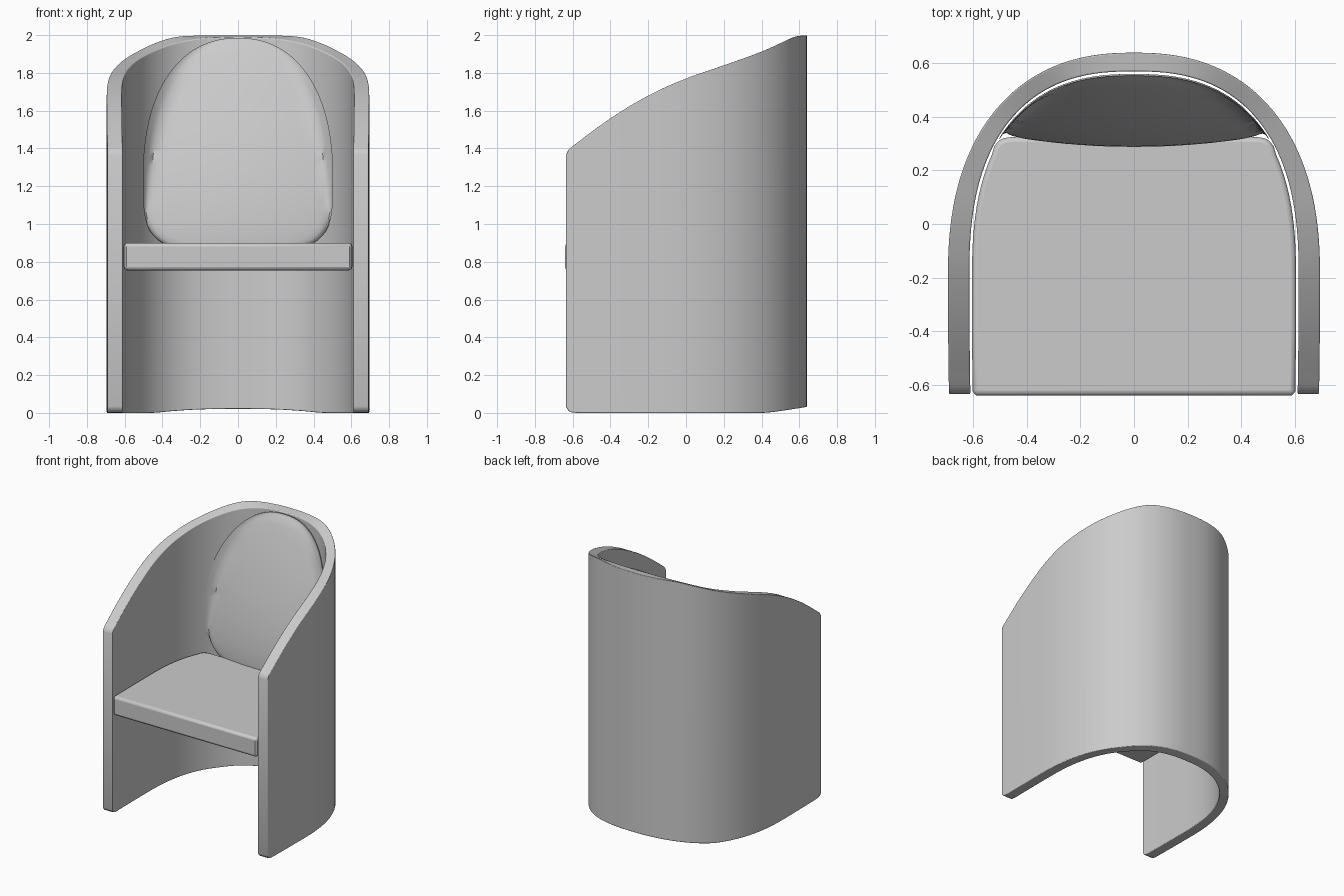
import bpy, bmesh, math

if "Cube" in bpy.data.objects:
    bpy.data.objects.remove(bpy.data.objects["Cube"])


def interp(pts, x):
    # smooth (Hermite) curve through sorted points
    if x <= pts[0][0]:
        return pts[0][1]
    if x >= pts[-1][0]:
        return pts[-1][1]

    def slope(i):
        a, b = pts[max(i - 1, 0)], pts[min(i + 1, len(pts) - 1)]
        return (b[1] - a[1]) / (b[0] - a[0])
    i = max(k for k in range(len(pts) - 1) if pts[k][0] <= x)
    (x0, y0), (x1, y1) = pts[i], pts[i + 1]
    h = x1 - x0
    t = (x - x0) / h
    return (y0 * (2*t**3 - 3*t*t + 1) + slope(i) * h * (t**3 - 2*t*t + t)
            + y1 * (3*t*t - 2*t**3) + slope(i + 1) * h * (t**3 - t*t))


def spow(v, e):
    return math.copysign(abs(v) ** e, v)


def finish(bm, name, bevel=0, angle=40):
    bmesh.ops.recalc_face_normals(bm, faces=bm.faces)
    me = bpy.data.meshes.new(name)
    bm.to_mesh(me)
    bm.free()
    ob = bpy.data.objects.new(name, me)
    bpy.context.collection.objects.link(ob)
    if bevel:
        m = ob.modifiers.new("bevel", 'BEVEL')
        m.width, m.segments = bevel, 3
        m.limit_method, m.angle_limit = 'ANGLE', math.radians(50)
    bpy.ops.object.select_all(action='DESELECT')
    ob.select_set(True)
    bpy.context.view_layer.objects.active = ob
    bpy.ops.object.shade_smooth_by_angle(angle=math.radians(angle))
    return ob


# plan curves of the wrap-around shell: straight sides, superelliptic back
Y0 = -0.2
OUT = (0.695, 0.84, 2.35)
INN = (0.615, 0.77, 2.5)
FRONT = [-0.635, -0.63, -0.62, -0.605, -0.58, -0.54, -0.48, -0.4, -0.3]


def plan(curve):
    a, b, n = curve
    right = [(a - 0.004 * ((-y - 0.2) / 0.435) ** 2, y) for y in FRONT]
    arc = [(a * spow(math.cos(t), 2 / n), Y0 + b * spow(math.sin(t), 2 / n))
           for t in [math.pi * k / 72 for k in range(73)]]
    return right + arc + [(-x, y) for x, y in reversed(right)]


def wall_y(x):
    a, b, n = INN
    return Y0 + b * max(0, 1 - abs(x / a) ** n) ** (1 / n)


TOP = [(-0.635, 1.365), (-0.625, 1.39), (-0.6, 1.412), (-0.4, 1.56), (-0.2, 1.68),
       (0, 1.77), (0.2, 1.84), (0.4, 1.912), (0.5, 1.957), (0.58, 1.993), (0.64, 2.0)]
BOTTOM = [(-0.635, 0.035), (-0.625, 0.013), (-0.6, 0.002), (-0.56, 0), (0.4, 0),
          (0.5, 0.01), (0.64, 0.032)]

# shell
bm = bmesh.new()
rings = []
for (ox, oy), (ix, iy) in zip(plan(OUT), plan(INN)):
    rings.append([bm.verts.new(p) for p in (
        (ox, oy, interp(BOTTOM, oy)), (ox, oy, interp(TOP, oy)),
        (ix, iy, interp(TOP, iy)), (ix, iy, interp(BOTTOM, iy)))])
for r, s in zip(rings, rings[1:]):
    for k in range(4):
        bm.faces.new((r[k], r[(k + 1) % 4], s[(k + 1) % 4], s[k]))
bm.faces.new(rings[0])
bm.faces.new(rings[-1])
finish(bm, "shell", 0.014)

# seat: slab that follows the inside of the shell
a, b, n = INN
half = [(0.59, -0.64), (0.603, -0.625), (0.605, -0.4)]
for k in range(13):
    y = Y0 + 0.46 * k / 12
    half.append((a * (1 - ((y - Y0) / b) ** n) ** (1 / n) - 0.01, y))
half += [(0.522, 0.29), (0.505, 0.311), (0.485, 0.321), (0.455, 0.325)]
bm = bmesh.new()
face = bm.faces.new([bm.verts.new((x, y, 0.755)) for x, y in
                     half + [(-x, y) for x, y in reversed(half)]])
ext = bmesh.ops.extrude_face_region(bm, geom=[face])
bmesh.ops.translate(bm, vec=(0, 0, 0.145),
                    verts=[v for v in ext["geom"] if isinstance(v, bmesh.types.BMVert)])
finish(bm, "seat", 0.018)

# back cushion: leaning front, back side fitted to the shell
CZ, N = 1.25, 96


def outline(t):
    c, s = math.cos(t), math.sin(t)
    bz, e = (0.735, 2.25) if s >= 0 else (0.40, 4)
    return 0.503 * spow(c, 2 / e), bz * spow(s, 2 / e)


def front_y(x, z):
    lean = max(0, (z - 0.95) / 1.03) ** 1.6
    return min(0.288 + 0.255 * lean + 0.045 * (x / 0.5) ** 2, wall_y(x) - 0.022)


FRONT_RINGS = [(s / 10, 0) for s in range(1, 10)] + [(0.95, 0.002), (0.98, 0.008),
                                                   (0.993, 0.018), (1, 0.035)]
BACK_RINGS = [1, 0.9, 0.75, 0.6, 0.45, 0.3, 0.15]
bm = bmesh.new()
loops = []
for s, dy in FRONT_RINGS + [(s, None) for s in BACK_RINGS]:
    loop = []
    for k in range(N):
        x, z = outline(2 * math.pi * k / N)
        x, z = x * s, CZ + z * s
        back = wall_y(x) - 0.01
        y = back if dy is None else min(front_y(x, z) + dy, back - 0.006)
        loop.append(bm.verts.new((x, y, z)))
    loops.append(loop)
for p, q in zip(loops, loops[1:]):
    for k in range(N):
        j = (k + 1) % N
        bm.faces.new((p[k], p[j], q[j], q[k]))
for loop, y in ((loops[0], front_y(0, CZ)), (loops[-1], wall_y(0) - 0.01)):
    c = bm.verts.new((0, y, CZ))
    for k in range(N):
        bm.faces.new((c, loop[k], loop[(k + 1) % N]))
finish(bm, "back_cushion", angle=50)
